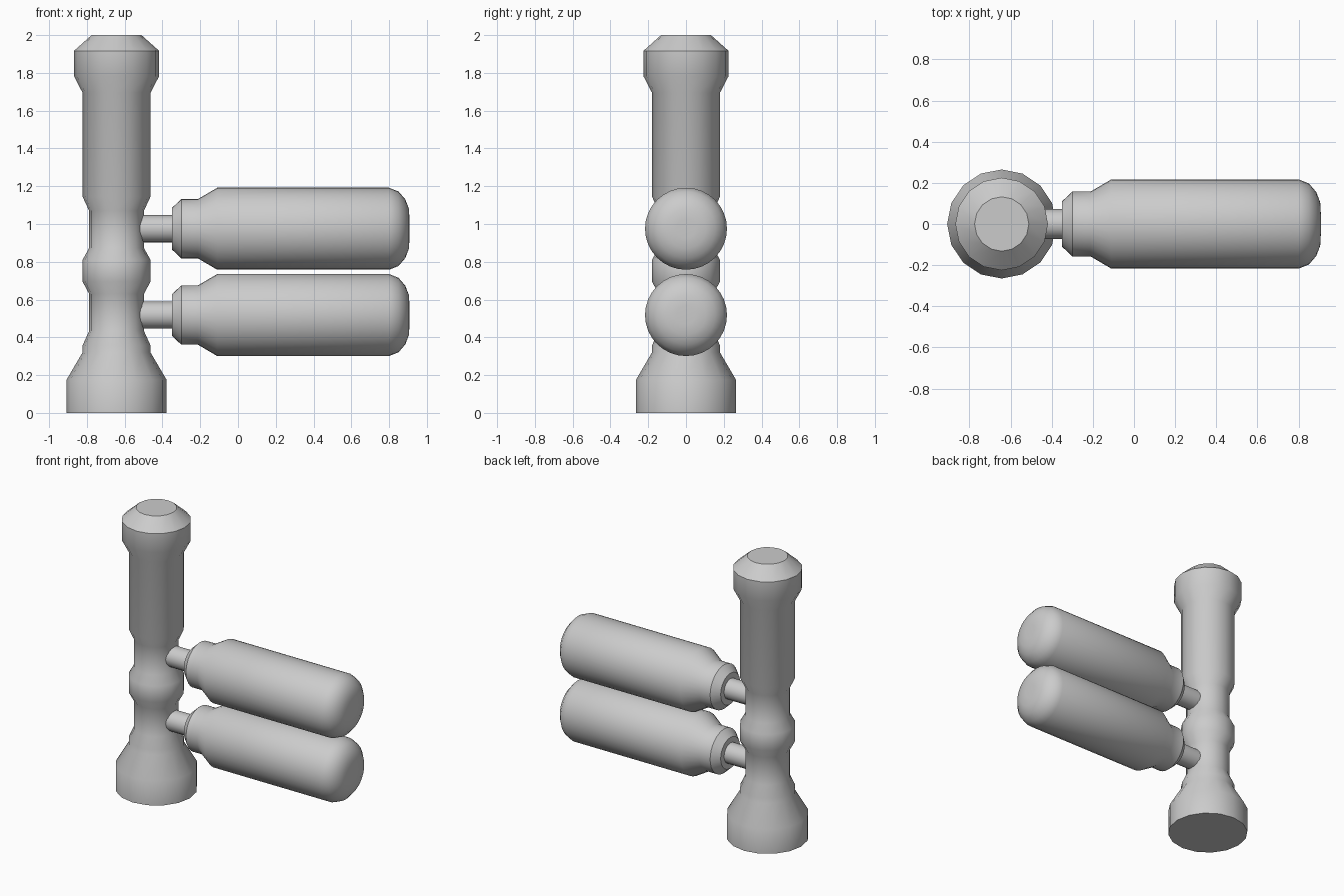
import bpy, bmesh
from math import cos, sin, pi, radians
from mathutils import Matrix

if "Cube" in bpy.data.objects:
    bpy.data.objects.remove(bpy.data.objects["Cube"])


def lathe(name, profile, sides, matrix):
    """Revolve (radius, height) pairs about z, cap both ends, then place."""
    bm = bmesh.new()
    rings = [[bm.verts.new((r * cos(2 * pi * i / sides), r * sin(2 * pi * i / sides), h))
              for i in range(sides)] for r, h in profile]
    for a, b in zip(rings, rings[1:]):
        for i in range(sides):
            j = (i + 1) % sides
            bm.faces.new((a[i], a[j], b[j], b[i]))
    bm.faces.new(rings[0][::-1])
    bm.faces.new(rings[-1])
    bm.transform(matrix)
    mesh = bpy.data.meshes.new(name)
    bm.to_mesh(mesh)
    bm.free()
    obj = bpy.data.objects.new(name, mesh)
    bpy.context.collection.objects.link(obj)
    bpy.ops.object.select_all(action='DESELECT')
    obj.select_set(True)
    bpy.context.view_layer.objects.active = obj
    bpy.ops.object.shade_smooth_by_angle(angle=radians(40))
    return obj


AXIS_X = -0.643

# Upright column with foot, ring bulge and flared head
column = [(0.265, 0), (0.265, 0.175), (0.18, 0.32), (0.18, 0.357), (0.145, 0.434),
          (0.145, 0.63), (0.18, 0.695), (0.18, 0.81), (0.145, 0.873), (0.145, 1.07),
          (0.18, 1.145), (0.18, 1.695), (0.225, 1.782), (0.225, 1.917), (0.132, 2.0)]
lathe("column", column, 16, Matrix.Translation((AXIS_X, 0, 0)))

# Side arms: thin stem and domed canister, both lying along x
stem = [(0.072, -0.56), (0.072, -0.33)]
canister = [(0.11, -0.35), (0.157, -0.30), (0.157, -0.212), (0.217, -0.11),
            (0.217, 0.80), (0.197, 0.85), (0.155, 0.886), (0.105, 0.905), (0.05, 0.908)]
for label, z in (("lower", 0.518), ("upper", 0.975)):
    place = Matrix.Translation((0, 0, z)) @ Matrix.Rotation(pi / 2, 4, 'Y')
    lathe(label + "_stem", stem, 16, place)
    lathe(label + "_canister", canister, 32, place)
